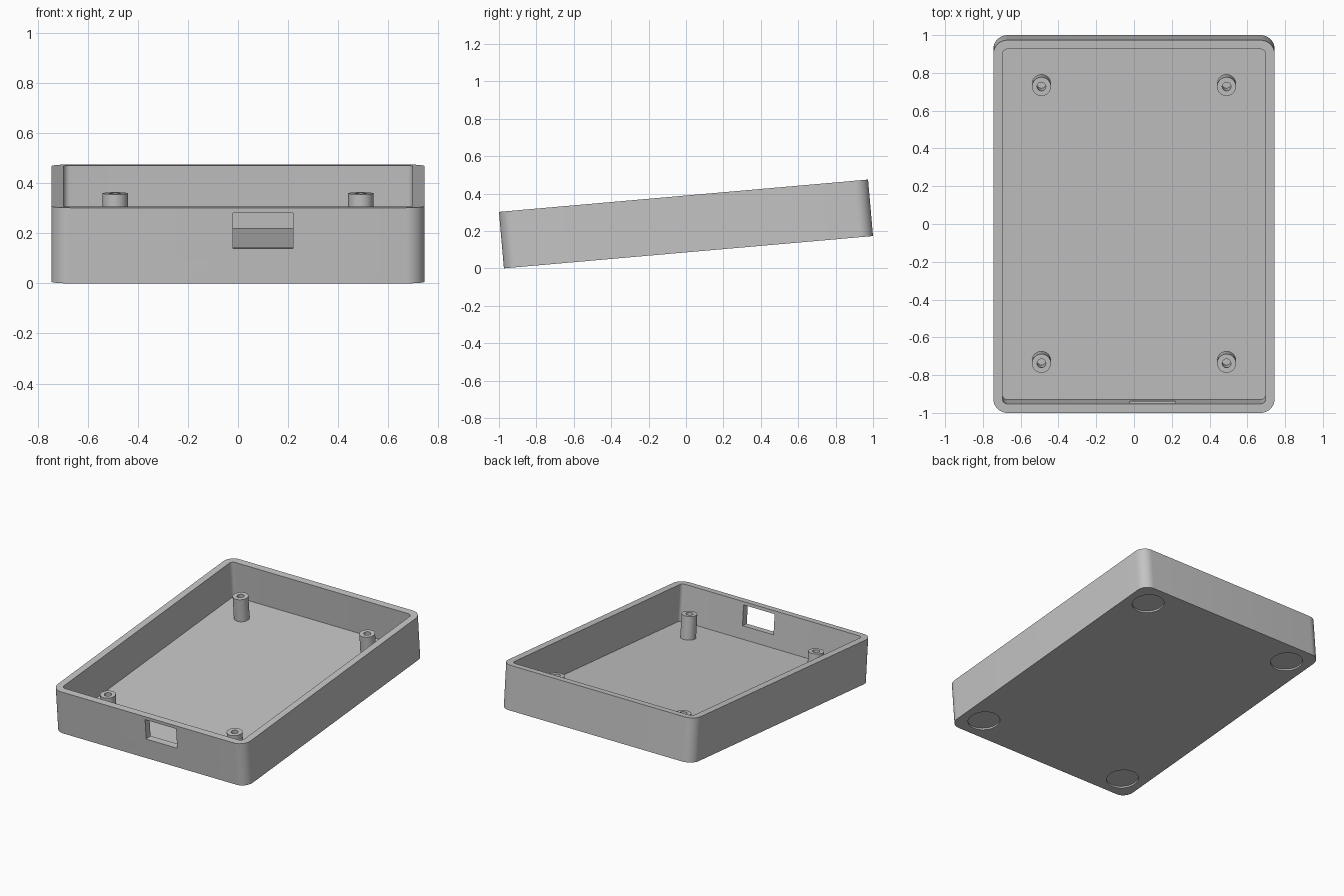
import bpy, bmesh, math
from mathutils import Matrix, Vector

cube = bpy.data.objects.get("Cube")
if cube:
    bpy.data.objects.remove(cube, do_unlink=True)

# Main dimensions, in the enclosure's own untilted frame
WIDTH, LENGTH, HEIGHT = 1.49, 1.981, 0.303
WALL, FLOOR, CORNER = 0.048, 0.05, 0.075
TILT = math.radians(5)
POST_INSET, POST_TOP = 0.255, 0.21
FOOT_INSET, FOOT_RADIUS, FOOT_DEPTH = 0.158, 0.104, 0.012

grey = bpy.data.materials.new("light_grey_plastic")
grey.use_nodes = True
colour = (0.55, 0.55, 0.55, 1)
grey.diffuse_color = colour
grey.node_tree.nodes["Principled BSDF"].inputs["Base Color"].default_value = colour


def make_object(name, bm):
    bmesh.ops.recalc_face_normals(bm, faces=bm.faces)
    mesh = bpy.data.meshes.new(name)
    bm.to_mesh(mesh)
    bm.free()
    mesh.materials.append(grey)
    obj = bpy.data.objects.new(name, mesh)
    bpy.context.collection.objects.link(obj)
    return obj


def prism(name, outline, bottom, top):
    """Extrude a flat outline upwards."""
    bm = bmesh.new()
    face = bm.faces.new([bm.verts.new((x, y, bottom)) for x, y in outline])
    extruded = bmesh.ops.extrude_face_region(bm, geom=[face])["geom"]
    verts = [g for g in extruded if isinstance(g, bmesh.types.BMVert)]
    bmesh.ops.translate(bm, verts=verts, vec=(0, 0, top - bottom))
    return make_object(name, bm)


def rounded_rectangle(width, length, radius, steps=10):
    points = []
    for quarter, (sx, sy) in enumerate([(1, 1), (-1, 1), (-1, -1), (1, -1)]):
        for i in range(steps + 1):
            a = (quarter + i / steps) * math.pi / 2
            points.append((sx * (width / 2 - radius) + radius * math.cos(a),
                           sy * (length / 2 - radius) + radius * math.sin(a)))
    return points


def circle(cx, cy, radius, steps=40):
    angles = [math.tau * i / steps for i in range(steps)]
    return [(cx + radius * math.cos(a), cy + radius * math.sin(a)) for a in angles]


def four_corners(inset):
    x, y = WIDTH / 2 - inset, LENGTH / 2 - inset
    return {"front_right": (-x, -y), "front_left": (x, -y),
            "back_right": (-x, y), "back_left": (x, y)}


def select_only(obj):
    bpy.ops.object.select_all(action='DESELECT')
    obj.select_set(True)
    bpy.context.view_layer.objects.active = obj


def cut(obj, cutter):
    """Subtract the cutter from the object, then discard it."""
    cutter.hide_render = True
    mod = obj.modifiers.new("cut", 'BOOLEAN')
    mod.operation, mod.solver, mod.object = 'DIFFERENCE', 'EXACT', cutter
    select_only(obj)
    bpy.ops.object.modifier_apply(modifier=mod.name)
    bpy.data.objects.remove(cutter, do_unlink=True)


# Open tray with rounded corners
tray = prism("enclosure_tray", rounded_rectangle(WIDTH, LENGTH, CORNER), 0, HEIGHT)
cut(tray, prism("cavity_cutter", rounded_rectangle(
    WIDTH - 2 * WALL, LENGTH - 2 * WALL, CORNER - WALL), FLOOR, HEIGHT + 0.1))

# Connector opening in the front wall
front = -LENGTH / 2
cut(tray, prism("port_cutter", [(-0.02, front - 0.05), (0.22, front - 0.05),
                                (0.22, front + 0.1), (-0.02, front + 0.1)], 0.14, 0.281))

# Shallow round recesses for feet on the underside
for x, y in four_corners(FOOT_INSET).values():
    cut(tray, prism("foot_cutter", circle(x, y, FOOT_RADIUS), -0.05, FOOT_DEPTH))
parts = [tray]

# Hollow screw posts standing on the floor
for place, (x, y) in four_corners(POST_INSET).items():
    post = prism(place + "_screw_post", circle(x, y, 0.05), FLOOR - 0.005, POST_TOP)
    cut(post, prism("hole_cutter", circle(x, y, 0.023), FLOOR + 0.002, POST_TOP + 0.05))
    parts.append(post)

# Tilt everything so that the front bottom edge rests on the ground
tilt = (Matrix.Translation(Vector((0, -1 + HEIGHT * math.sin(TILT), 0)))
        @ Matrix.Rotation(TILT, 4, 'X')
        @ Matrix.Translation(Vector((0, LENGTH / 2, 0))))
for part in parts:
    part.data.transform(tilt)
    select_only(part)
    bpy.ops.object.shade_smooth_by_angle(angle=math.radians(30))
